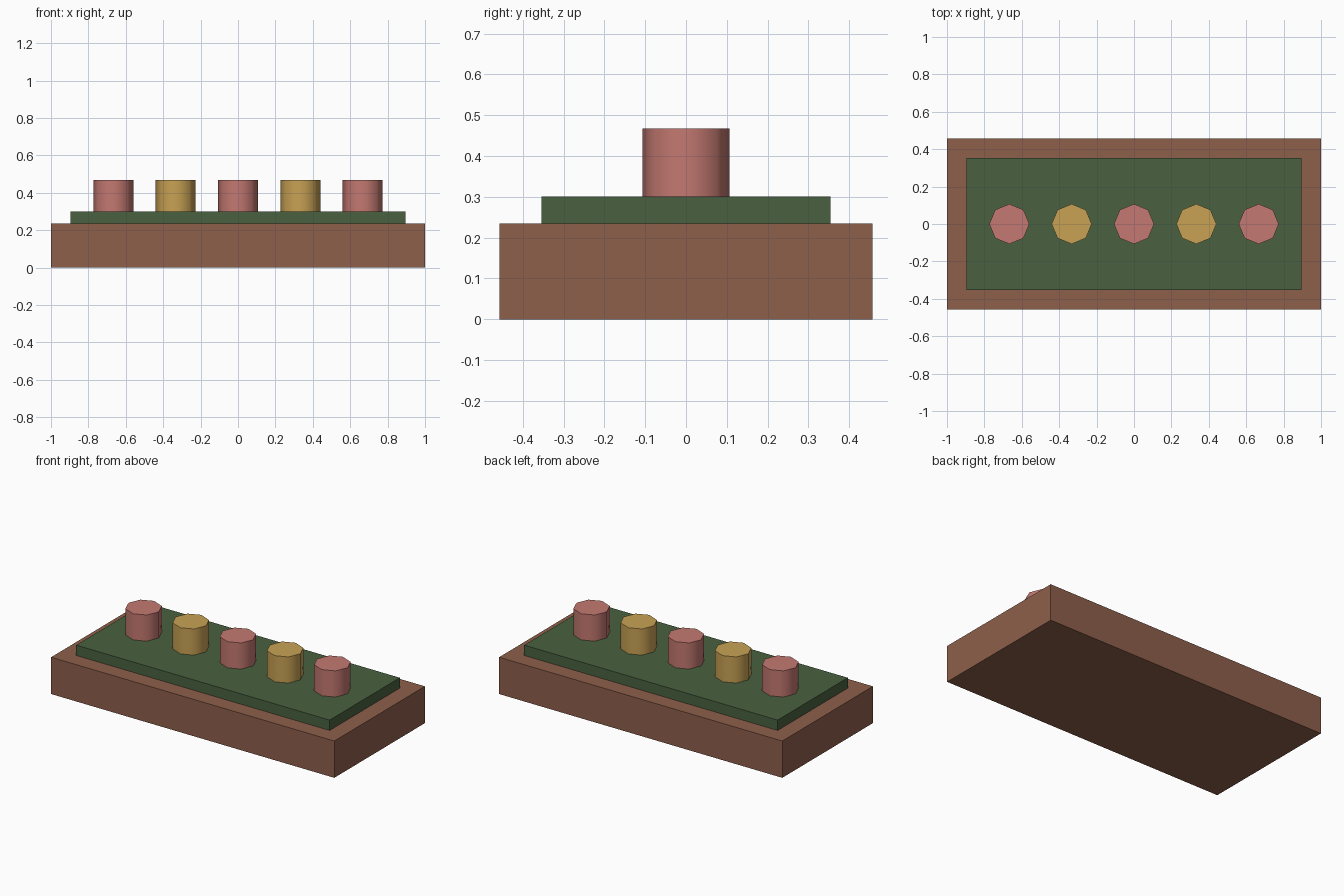
import bpy
import math

if "Cube" in bpy.data.objects:
    bpy.data.objects.remove(bpy.data.objects["Cube"])


def material(name, rgb):
    m = bpy.data.materials.new(name)
    m.diffuse_color = (*rgb, 1)
    m.use_nodes = True
    m.node_tree.nodes["Principled BSDF"].inputs["Base Color"].default_value = m.diffuse_color
    return m


brown = material("brown", (0.27, 0.115, 0.07))
green = material("green", (0.067, 0.12, 0.051))
pink = material("dusty_pink", (0.55, 0.19, 0.165))
gold = material("gold", (0.58, 0.36, 0.09))


def slab(name, width, depth, z0, z1, mat):
    bpy.ops.mesh.primitive_cube_add(size=1, location=(0, 0, (z0 + z1) / 2))
    ob = bpy.context.object
    ob.name = name
    ob.scale = (width, depth, z1 - z0)
    bpy.ops.object.transform_apply(location=False, rotation=False, scale=True)
    ob.data.materials.append(mat)


def peg(name, x, z0, z1, mat):
    bpy.ops.mesh.primitive_cylinder_add(vertices=8, radius=0.107, depth=z1 - z0,
                                        location=(x, 0, (z0 + z1) / 2))
    ob = bpy.context.object
    ob.name = name
    ob.data.materials.append(mat)
    # Rounded sides, crisp rim
    bpy.ops.object.shade_smooth_by_angle(angle=math.radians(60))


# Box and the raised panel on it
slab("base", 2.0, 0.914, 0, 0.235, brown)
slab("panel", 1.79, 0.708, 0.235, 0.301, green)

# Row of eight-sided pegs in alternating colours
for i in range(5):
    peg(f"peg_{i + 1}", (i - 2) / 3, 0.301, 0.468, gold if i % 2 else pink)
